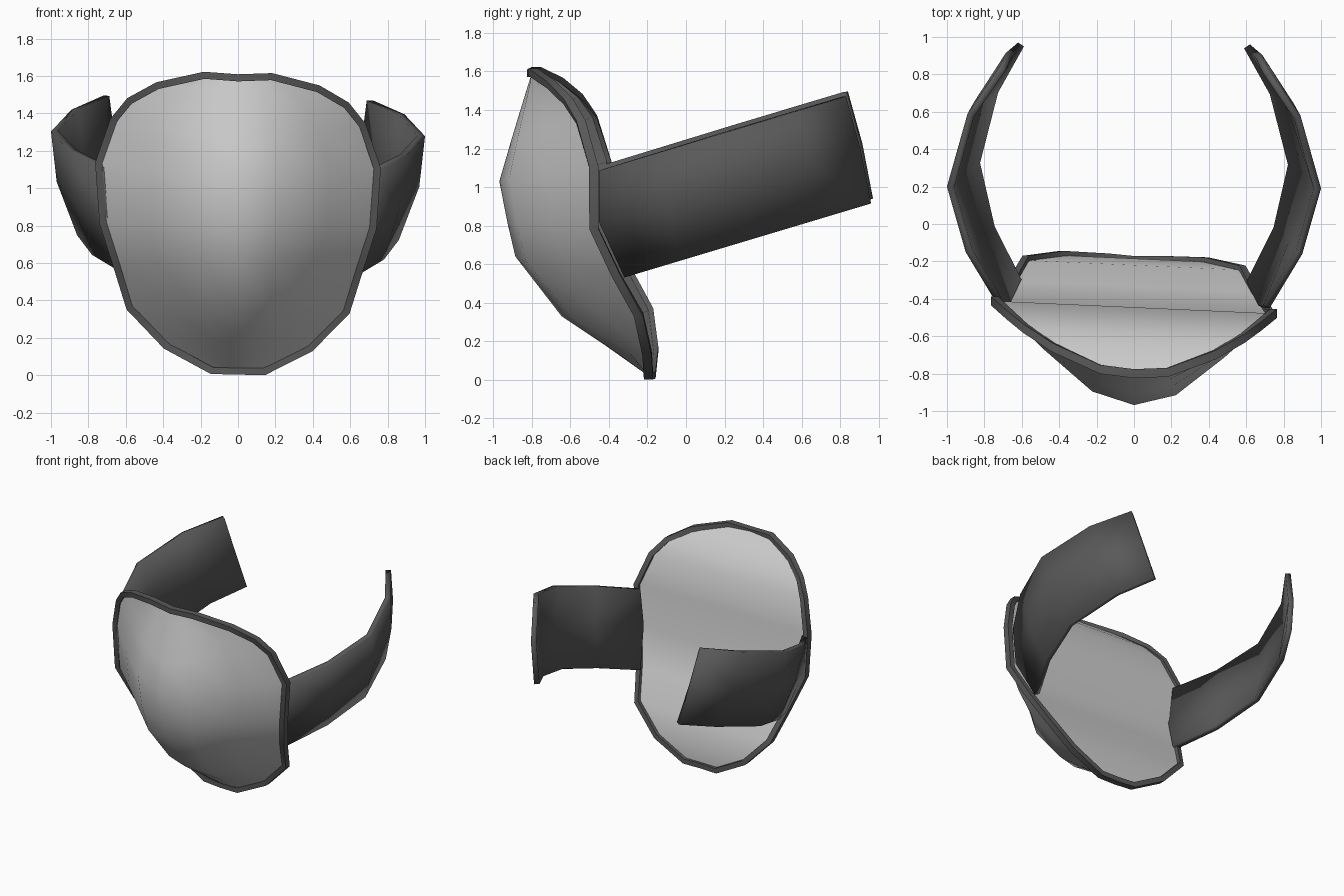
import bpy, bmesh, math
from mathutils import Vector

if "Cube" in bpy.data.objects:
    bpy.data.objects.remove(bpy.data.objects["Cube"])

# Dark rubber for rim and straps
dark = bpy.data.materials.new("dark_rubber")
dark.diffuse_color = (0.1, 0.1, 0.1, 1)
dark.use_nodes = True
dark.node_tree.nodes["Principled BSDF"].inputs["Base Color"].default_value = dark.diffuse_color


def make_object(name, verts, faces, angle=35, mat=None):
    mesh = bpy.data.meshes.new(name)
    mesh.from_pydata([tuple(v) for v in verts], [], faces)
    if mat:
        mesh.materials.append(mat)
    obj = bpy.data.objects.new(name, mesh)
    bpy.context.collection.objects.link(obj)
    bpy.ops.object.select_all(action='DESELECT')
    obj.select_set(True)
    bpy.context.view_layer.objects.active = obj
    bpy.ops.object.shade_smooth_by_angle(angle=math.radians(angle))
    return obj


def grid_faces(rows, cols, flip=False):
    out = []
    for i in range(rows - 1):
        for j in range(cols - 1):
            a = i * cols + j
            f = (a, a + cols, a + cols + 1, a + 1)
            out.append(f[::-1] if flip else f)
    return out


def skew(x, y, z):
    # the cup sits very slightly turned on the head
    return Vector((x, y - 0.045 * x, z - 0.02 * x))


# Half outline of the cup, top to bottom (x, y, z)
half = [(0.18, -0.785, 1.60), (0.43, -0.68, 1.54), (0.58, -0.585, 1.455),
        (0.665, -0.515, 1.35), (0.745, -0.445, 1.12), (0.722, -0.445, 0.80),
        (0.645, -0.335, 0.56), (0.58, -0.22, 0.35), (0.385, -0.185, 0.15),
        (0.14, -0.188, 0.022)]
# Centre line of the cup, paired with the outline rows (y, z)
centre = [(-0.80, 1.59), (-0.825, 1.51), (-0.865, 1.38), (-0.91, 1.23),
          (-0.968, 1.03), (-0.925, 0.81), (-0.885, 0.64), (-0.645, 0.33),
          (-0.42, 0.18), (-0.195, 0.022)]

# Cup: rows lofted from rim to rim over the centre line
verts = []
cols = [(-1, 1), (-.65, .53), (-.3, .12), (0, 0), (.3, .12), (.65, .53), (1, 1)]
for (rx, ry, rz), (cy, cz) in zip(half, centre):
    for u, t in cols:
        verts.append(skew(rx * u, cy + (ry - cy) * t, cz + (rz - cz) * abs(u)))
make_object("mask_cup", verts, grid_faces(len(half), len(cols)), 60)

# Inner face: sheet spanning straight across the opening
verts = [skew(s * x, y, z) for x, y, z in half for s in (-1, 1)]
make_object("inner_face", verts, grid_faces(len(half), 2, True), 60)

# Rim: square section swept round the outline
loop = [(0, -0.80, 1.59)] + half + [(0, -0.195, 0.022)]
loop += [(-x, y, z) for x, y, z in reversed(half)]
pts = [skew(*p) for p in loop]
n = len(pts)
mid = Vector((0, -0.45, 0.85))
verts, faces = [], []
for i, p in enumerate(pts):
    tan = (pts[(i + 1) % n] - pts[i - 1]).normalized()
    side = tan.cross(Vector((0, 1, 0))).normalized()
    if side.dot(p - mid) < 0:
        side = -side
    back = Vector((0, 1, 0))
    for s, b in ((-1, -1), (1, -1), (1, 1), (-1, 1)):
        verts.append(p + side * 0.019 * s + back * 0.024 * b)
    for k in range(4):
        j = (i + 1) % n
        faces.append((i * 4 + k, i * 4 + (k + 1) % 4,
                      j * 4 + (k + 1) % 4, j * 4 + k))
rim = make_object("mask_rim", verts, faces, mat=dark)
bm = bmesh.new()
bm.from_mesh(rim.data)
bmesh.ops.recalc_face_normals(bm, faces=bm.faces)
bm.to_mesh(rim.data)
bm.free()

# Straps: leaning bands (x, y of the top edge, inward lean, bulge, mid shift)
path = [(0.725, -0.45, 0.09, 0.3, 0.0), (0.90, -0.16, 0.12, 0.28, 0.065),
        (1.00, 0.19, 0.14, 0.22, 0.065), (0.89, 0.58, 0.13, 0.28, 0.065),
        (0.72, 0.83, 0.10, 0.35, 0.075)]
for name, s, dy, dz in (("right_strap", 1, 0, 0), ("left_strap", -1, 0.01, 0.025)):
    verts = []
    for x, y, lean, bulge, my in path:
        z = 1.08 + (y + 0.47) * 0.30
        for fx, oy, oz in ((0, 0, 0), (bulge, my, -0.27), (1, 0.13, -0.555)):
            verts.append((s * (x - lean * fx), y + oy + dy, z + oz + dz))
    strap = make_object(name, verts, grid_faces(len(path), 3, s < 0), mat=dark)
    mod = strap.modifiers.new("thickness", 'SOLIDIFY')
    mod.thickness = 0.038
    mod.offset = 1
    mod.use_even_offset = True
